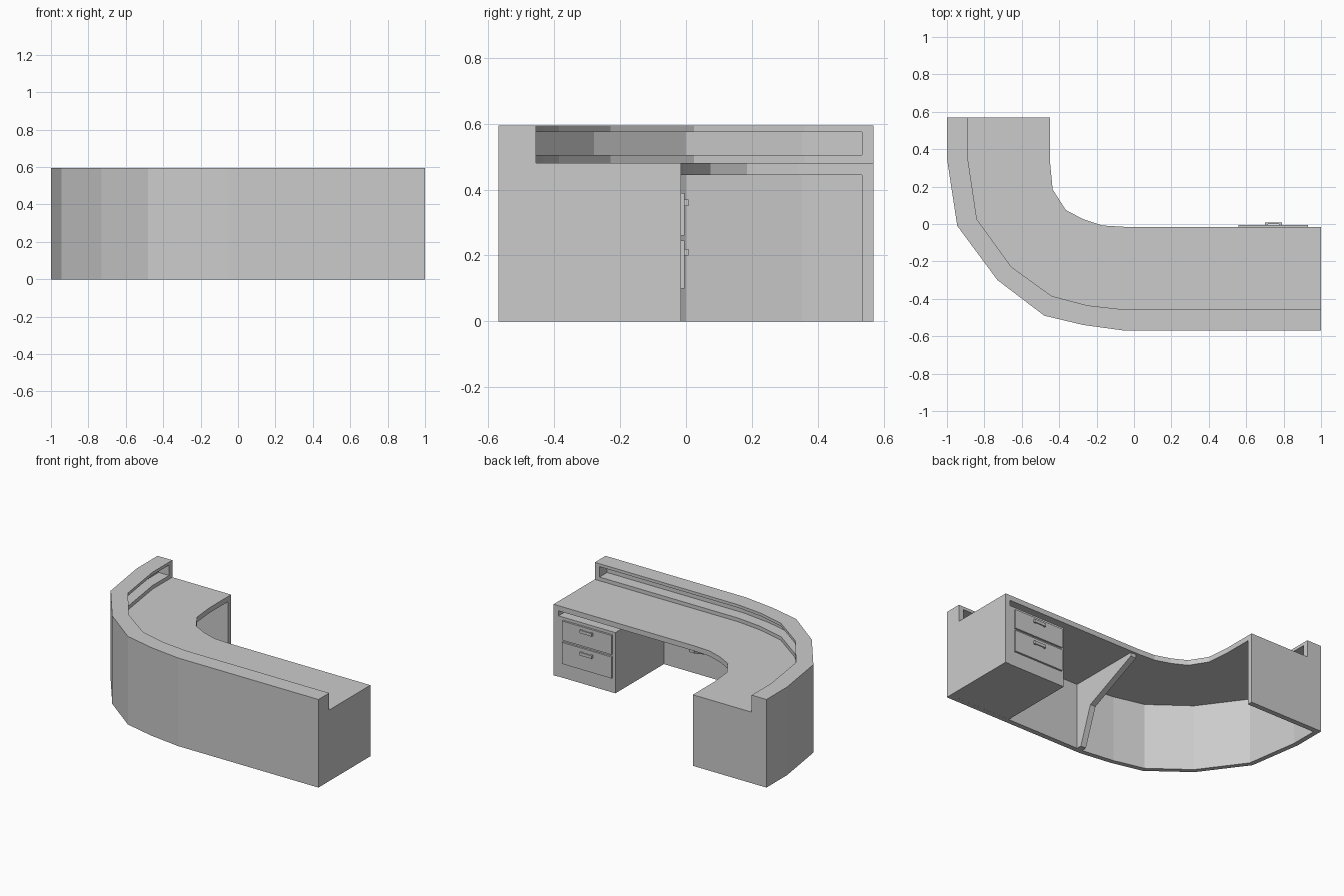
import bpy, bmesh

if "Cube" in bpy.data.objects:
    bpy.data.objects.remove(bpy.data.objects["Cube"])

# Plan curves, all running from the right end round to the back end
OUTER = [(1, -.57), (-.05, -.57), (-.27, -.54), (-.48, -.49),
         (-.73, -.30), (-.945, -.01), (-1, .35), (-1, .57)]
LEDGE = [(1, -.455), (-.07, -.455), (-.25, -.435), (-.44, -.385),
         (-.655, -.23), (-.84, .025), (-.89, .36), (-.89, .57)]
EDGE = [(1, -.015), (-.05, -.015), (-.17, -.008), (-.27, .025),
        (-.365, .075), (-.435, .185), (-.45, .34), (-.45, .57)]
T = .035                      # panel thickness
TOP, RIM = .48, .595          # worktop and ledge heights
INNER = [(a + .3 * (c - a), b + .3 * (d - b)) for (a, b), (c, d) in zip(OUTER, LEDGE)]


def make(name, verts, faces):
    bm = bmesh.new()
    vs = [bm.verts.new(v) for v in verts]
    for f in faces:
        bm.faces.new([vs[i] for i in f])
    bmesh.ops.recalc_face_normals(bm, faces=bm.faces)
    me = bpy.data.meshes.new(name)
    bm.to_mesh(me)
    bm.free()
    ob = bpy.data.objects.new(name, me)
    bpy.context.collection.objects.link(ob)
    return ob


def ribbon(name, a, b, z0, z1):
    """Solid strip between two plan curves."""
    n = len(a)
    verts = [(x, y, z) for z in (z0, z1) for c in (a, b) for x, y in c]
    faces = []
    for i in range(n - 1):
        j = i + 1
        faces += [(i, j, n + j, n + i), (2*n + i, 2*n + j, 3*n + j, 3*n + i),
                  (i, j, 2*n + j, 2*n + i), (n + i, n + j, 3*n + j, 3*n + i)]
    for i in (0, n - 1):
        faces.append((i, n + i, 3*n + i, 2*n + i))
    return make(name, verts, faces)


def prism(name, a, b):
    """Solid between two matching 3D outlines."""
    n = len(a)
    faces = [tuple(range(n)), tuple(range(n, 2 * n))]
    faces += [(i, (i + 1) % n, n + (i + 1) % n, n + i) for i in range(n)]
    return make(name, a + b, faces)


def box(name, x0, x1, y0, y1, z0, z1):
    o = [(x0, y0), (x1, y0), (x1, y1), (x0, y1)]
    return prism(name, [(x, y, z0) for x, y in o], [(x, y, z1) for x, y in o])


def trim(c):
    """Shorten a curve so it stops at the end panels."""
    return [(1 - T, c[0][1])] + c[1:-1] + [(c[-1][0], .57 - T)]


# Curved outer wall, worktop and hollow ledge
ribbon("outer_wall", OUTER, INNER, 0, RIM)
ribbon("worktop", trim(INNER), trim(EDGE), TOP - T, TOP)
ribbon("ledge_base", trim(INNER), trim(LEDGE), TOP, .505)
ribbon("ledge_top", trim(INNER), trim(LEDGE), .575, RIM)


# Stepped end panels
def step(a, b, c):
    return [(a, 0), (c, 0), (c, TOP), (b, TOP), (b, RIM), (a, RIM)]


p = step(INNER[0][1], LEDGE[0][1], EDGE[0][1])
prism("right_end_panel", [(1 - T, y, z) for y, z in p], [(1, y, z) for y, z in p])
p = step(INNER[-1][0], LEDGE[-1][0], EDGE[-1][0])
prism("back_end_panel", [(x, .57 - T, z) for x, z in p], [(x, .57, z) for x, z in p])

# Support bracket under the worktop
p = [(-.54, 0), (-.50, 0), (-.41, .25), (-.03, .42), (-.03, TOP - T), (-.54, TOP - T)]
prism("support_bracket", [(-.04, y, z) for y, z in p], [(0, y, z) for y, z in p])

# Drawer cabinet with two drawers and pull handles
box("drawer_cabinet", .54, 1 - T, -.535, -.018, 0, .41)
for i, (z0, z1, zh) in enumerate([(.10, .245, .21), (.26, .39, .36)]):
    box(f"drawer_front_{i}", .56, .93, -.018, -.005, z0, z1)
    box(f"handle_bar_{i}", .70, .79, .001, .008, zh - .01, zh + .01)
    for s in (-1, 1):
        x = .745 + s * .037
        box(f"handle_post_{i}_{s}", x - .008, x + .008, -.005, .001, zh - .01, zh + .01)
